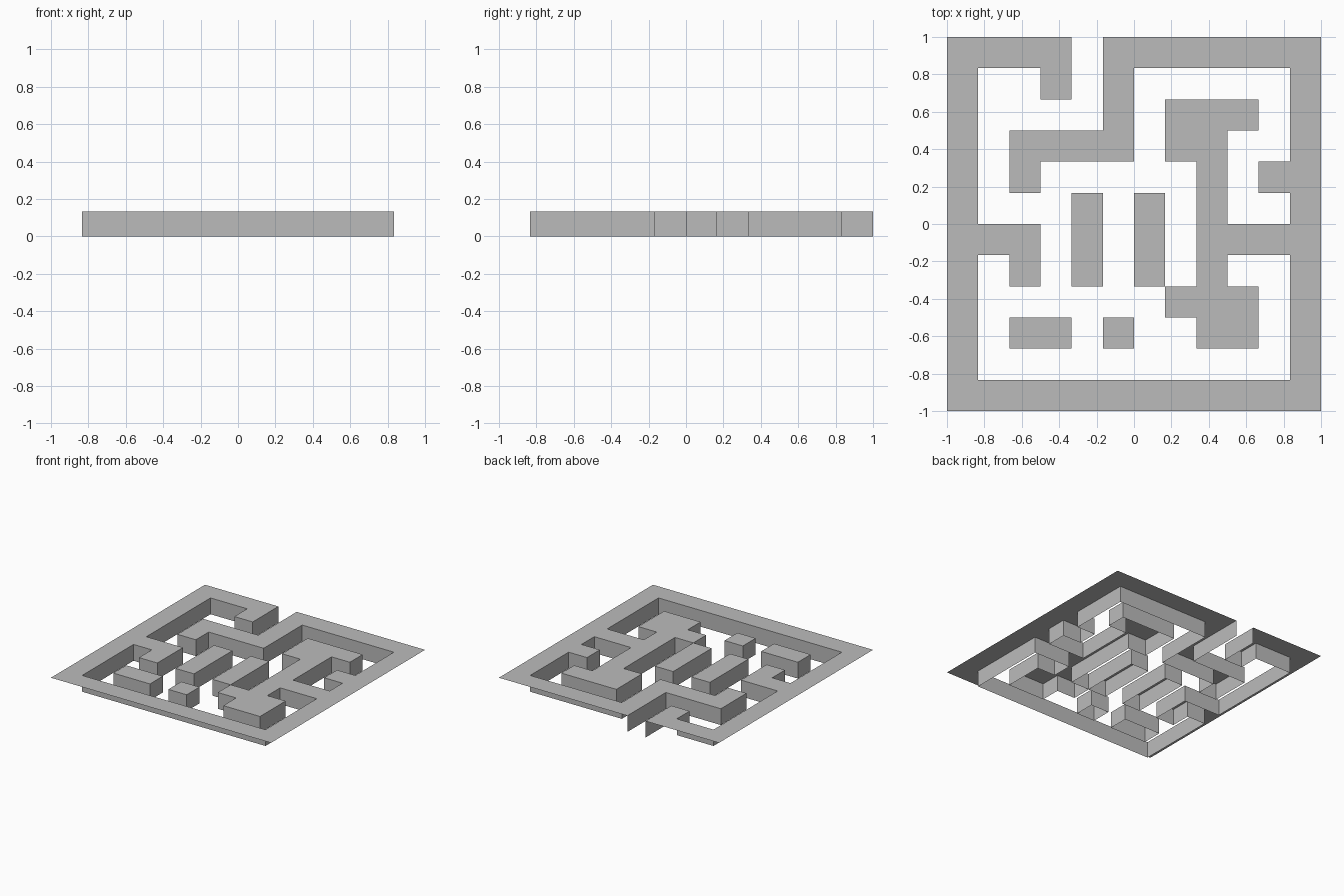
import bpy
import bmesh

if "Cube" in bpy.data.objects:
    bpy.data.objects.remove(bpy.data.objects["Cube"], do_unlink=True)

# Floor plan, back row first: '#' is wall, '.' is open passage
PLAN = [
    "####.#######",
    "#..#.#.....#",
    "#....#.###.#",
    "#.####.##..#",
    "#.#.....#.##",
    "#...#.#.#..#",
    "###.#.#.####",
    "#.#.#.#.#..#",
    "#......###.#",
    "#.##.#..##.#",
    "#..........#",
    "############",
]
N = len(PLAN)
CELL = 2 / N
HEIGHT = 0.134

stone = bpy.data.materials.new("light_grey")
stone.use_nodes = True
GREY = (0.5, 0.5, 0.5, 1)
stone.diffuse_color = GREY
stone.node_tree.nodes["Principled BSDF"].inputs["Base Color"].default_value = GREY


def is_open(col, row):
    return 0 <= col < N and 0 <= row < N and PLAN[row][col] == "."


def add_face(bm, points):
    bm.faces.new([bm.verts.new(p) for p in points])


bm = bmesh.new()
for row in range(N):
    for col in range(N):
        if is_open(col, row):
            continue
        x0, y1 = -1 + col * CELL, 1 - row * CELL
        x1, y0 = x0 + CELL, y1 - CELL
        corners = [(x0, y0), (x1, y0), (x1, y1), (x0, y1)]
        # Wall top
        add_face(bm, [(x, y, HEIGHT) for x, y in corners])
        # Wall sides only where they face a passage; the outer rim stays open
        for i, (dc, dr) in enumerate([(0, 1), (1, 0), (0, -1), (-1, 0)]):
            if is_open(col + dc, row + dr):
                a, b = corners[i], corners[(i + 1) % 4]
                add_face(bm, [(*a, 0), (*b, 0), (*b, HEIGHT), (*a, HEIGHT)])
bmesh.ops.remove_doubles(bm, verts=bm.verts[:], dist=0.001)

mesh = bpy.data.meshes.new("maze_walls")
bm.to_mesh(mesh)
bm.free()
mesh.materials.append(stone)
maze = bpy.data.objects.new("maze_walls", mesh)
bpy.context.collection.objects.link(maze)
